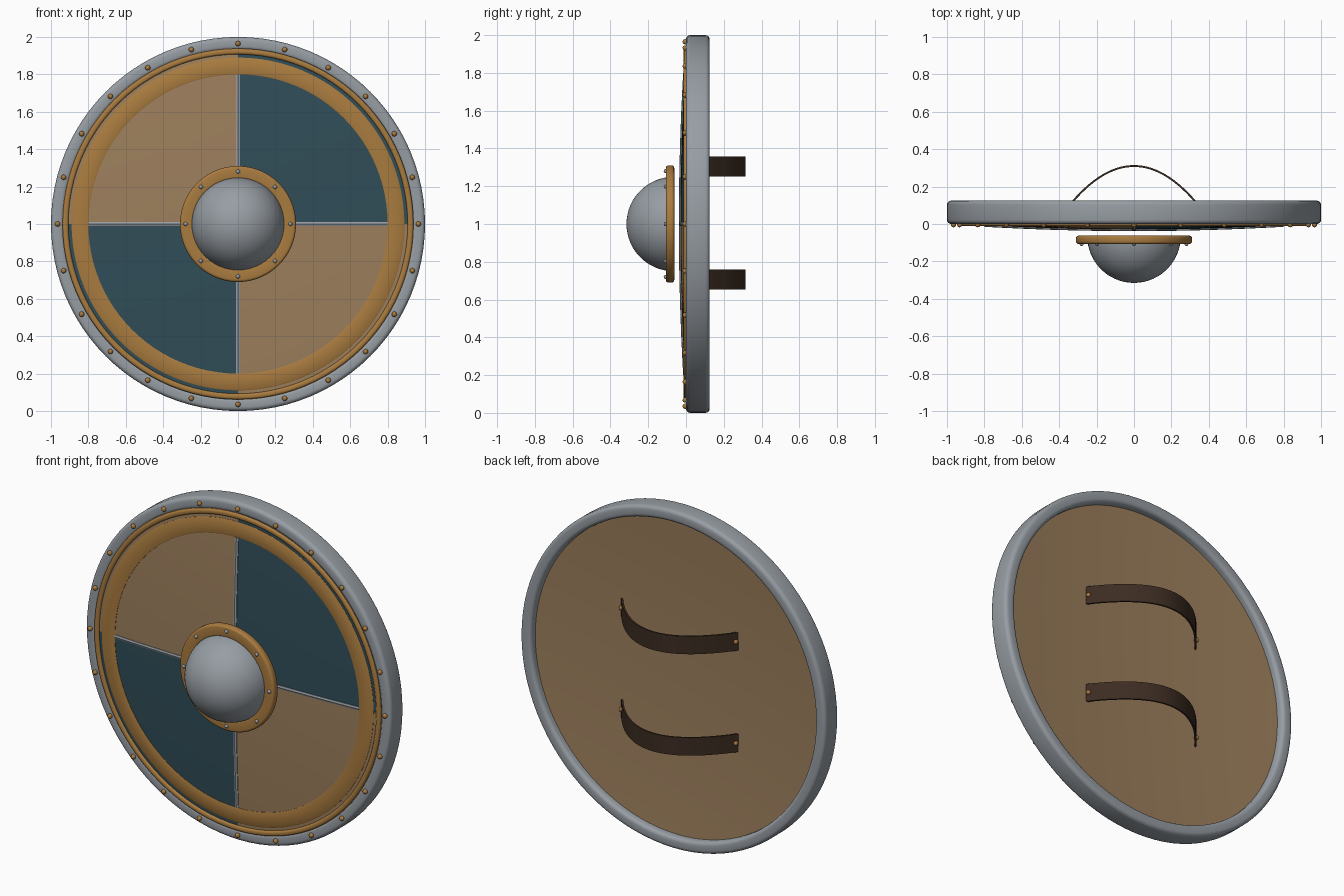
import bpy, bmesh, math
from mathutils import Vector, Matrix

if "Cube" in bpy.data.objects:
    bpy.data.objects.remove(bpy.data.objects["Cube"])

CZ = 1.0      # height of the shield centre
SEG = 96


def material(name, rgb):
    m = bpy.data.materials.new(name)
    m.diffuse_color = (*rgb, 1)
    m.use_nodes = True
    m.node_tree.nodes["Principled BSDF"].inputs["Base Color"].default_value = m.diffuse_color
    return m


WOOD = material("tan wood", (0.34, 0.215, 0.11))
TEAL = material("dark teal paint", (0.03, 0.075, 0.098))
STEEL = material("grey steel", (0.31, 0.34, 0.37))
GOLD = material("brass", (0.40, 0.20, 0.05))
LEATHER = material("dark leather", (0.045, 0.025, 0.016))


def finish(name, bm, mats, angle=35):
    bmesh.ops.remove_doubles(bm, verts=bm.verts, dist=1e-5)
    bmesh.ops.recalc_face_normals(bm, faces=bm.faces)
    me = bpy.data.meshes.new(name)
    bm.to_mesh(me)
    bm.free()
    for m in mats:
        me.materials.append(m)
    me.shade_smooth()
    me.set_sharp_from_angle(angle=math.radians(angle))
    ob = bpy.data.objects.new(name, me)
    bpy.context.collection.objects.link(ob)
    return ob


def lathe(profile, closed=True, seg=SEG):
    """Spin (radius, y) points round the shield's front-to-back axis."""
    bm = bmesh.new()
    rings = []
    for i in range(seg):
        a = 2 * math.pi * i / seg
        rings.append([bm.verts.new((r * math.cos(a), y, CZ + r * math.sin(a))) for r, y in profile])
    n = len(profile)
    for i in range(seg):
        p, q = rings[i], rings[(i + 1) % seg]
        for j in range(n if closed else n - 1):
            k = (j + 1) % n
            bm.faces.new((p[j], p[k], q[k], q[j]))
    return bm


def rounded(r0, r1, y0, y1, c, steps=4):
    """Rounded rectangle profile."""
    pts = []
    for cx, cy, a0 in ((r1 - c, y1 - c, 0), (r0 + c, y1 - c, 90), (r0 + c, y0 + c, 180), (r1 - c, y0 + c, 270)):
        for s in range(steps + 1):
            a = math.radians(a0 + 90 * s / steps)
            pts.append((cx + c * math.cos(a), cy + c * math.sin(a)))
    return pts


def front_y(r):
    return -0.03 + 0.036 * r * r


def rivets(name, points, radius, mat):
    bm = bmesh.new()
    for p in points:
        bmesh.ops.create_uvsphere(bm, u_segments=12, v_segments=8, radius=radius,
                                  matrix=Matrix.Translation(p))
    return finish(name, bm, [mat])


def circle_points(n, r, y):
    return [Vector((r * math.cos(2 * math.pi * i / n), y, CZ + r * math.sin(2 * math.pi * i / n)))
            for i in range(n)]


# domed board, front painted in quarters
radii = [0.94 * i / 12 for i in range(13)]
prof = [(r, front_y(r)) for r in radii] + [(r, front_y(r) + 0.08) for r in reversed(radii)]
bm = lathe(prof, closed=False)
for f in bm.faces:
    c = f.calc_center_median()
    front = c.y < front_y(math.hypot(c.x, c.z - CZ)) + 0.02
    f.material_index = 1 if front and c.x * (c.z - CZ) > 0 else 0
finish("board", bm, [WOOD, TEAL])

# steel rim and brass rings
finish("rim", lathe(rounded(0.93, 1.0, 0.0, 0.125, 0.022)), [STEEL])
finish("edge_ring", lathe(rounded(0.907, 0.938, -0.012, 0.018, 0.012)), [GOLD])
finish("wide_ring", lathe([(0.80, 0.01), (0.80, -0.009), (0.805, -0.011),
                           (0.885, -0.006), (0.89, -0.003), (0.89, 0.015)]), [GOLD])

# steel cross bars following the dome
for name, turn in (("horizontal_bar", 0), ("vertical_bar", 90)):
    bm = bmesh.new()
    rows = []
    for i in range(17):
        x = -0.80 + 0.1 * i
        y = front_y(x)
        rows.append([bm.verts.new((x, y + dy, w)) for dy, w in
                     ((0.01, -0.01), (-0.004, -0.01), (-0.008, 0), (-0.004, 0.01), (0.01, 0.01))])
    for p, q in zip(rows, rows[1:]):
        for j in range(5):
            bm.faces.new((p[j], p[(j + 1) % 5], q[(j + 1) % 5], q[j]))
    bm.faces.new(rows[0])
    bm.faces.new(rows[-1])
    bmesh.ops.transform(bm, verts=bm.verts,
                        matrix=Matrix.Translation((0, 0, CZ)) @ Matrix.Rotation(math.radians(turn), 4, 'Y'))
    finish(name, bm, [STEEL])

# centre boss and its flange
dome = [(0.25 * math.cos(math.radians(a)), -0.065 - 0.25 * math.sin(math.radians(a))) for a in range(0, 91, 6)]
finish("boss_dome", lathe(dome, closed=False, seg=48), [STEEL])
finish("boss_flange", lathe(rounded(0.24, 0.31, -0.107, -0.062, 0.014)), [GOLD])
rivets("boss_rivets", circle_points(8, 0.28, -0.107), 0.011, STEEL)
rivets("rim_rivets", circle_points(24, 0.965, -0.004), 0.014, GOLD)


# arched leather straps on the back
def strap_y(x):
    return 0.315 - 0.19 * (x / 0.33) ** 2


for name, z in (("upper_strap", 1.305), ("lower_strap", 0.705)):
    bm = bmesh.new()
    rows = []
    for i in range(33):
        x = -0.384 + 0.024 * i
        y = strap_y(x)
        n = Vector((0.38 * x / 0.33 ** 2, 1, 0)).normalized() * 0.01
        rows.append([bm.verts.new(v) for v in ((x, y, z - 0.053), (x, y, z + 0.053),
                                               (x - n.x, y - n.y, z + 0.053), (x - n.x, y - n.y, z - 0.053))])
    for p, q in zip(rows, rows[1:]):
        for j in range(4):
            bm.faces.new((p[j], p[(j + 1) % 4], q[(j + 1) % 4], q[j]))
    bm.faces.new(rows[0])
    bm.faces.new(rows[-1])
    finish(name, bm, [LEATHER])
    rivets(name + "_rivets", [Vector((s * 0.375, strap_y(0.375), z)) for s in (-1, 1)], 0.013, GOLD)
